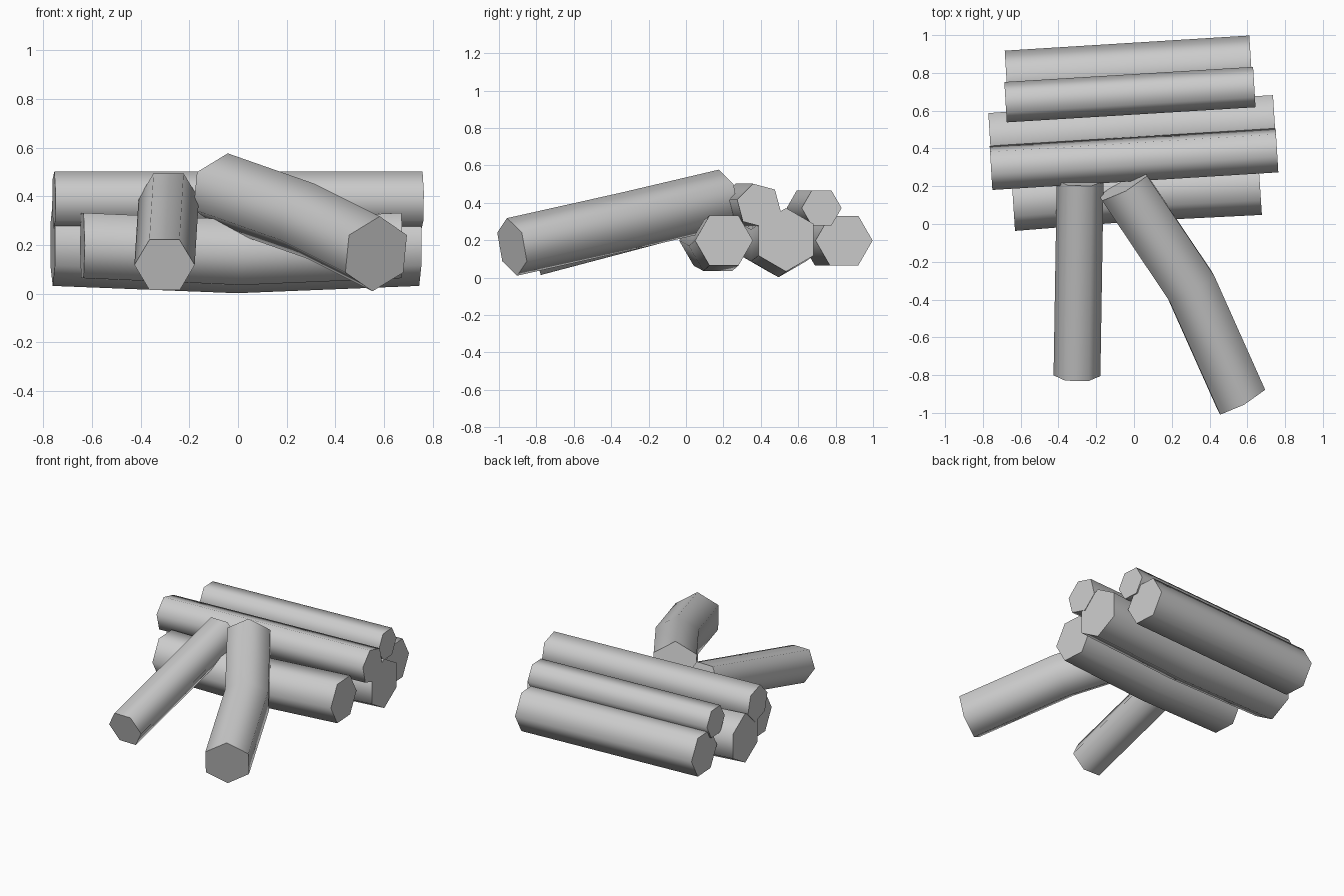
import bpy, bmesh, math
from mathutils import Vector

if "Cube" in bpy.data.objects:
    bpy.data.objects.remove(bpy.data.objects["Cube"])


def log(name, start, end, radius, angle, mid=None):
    """Six-sided log; an optional mid point bends it, angle turns the section."""
    a, b = Vector(start), Vector(end)
    axis = (b - a).normalized()
    side = Vector((axis.y, -axis.x, 0)).normalized()
    if abs(axis.x) > abs(axis.y):
        side = -side                      # side points to +y for stacked logs
    up = axis.cross(side)
    if up.z < 0:
        up = -up
    centre = Vector(mid) if mid else (a + b) / 2

    bm = bmesh.new()
    rings = []
    for c in (a, centre, b):
        ring = []
        for i in range(6):
            t = math.radians(angle + 60 * i)
            ring.append(bm.verts.new(c + radius * (side * math.cos(t) + up * math.sin(t))))
        rings.append(ring)
    for r0, r1 in zip(rings, rings[1:]):
        for i in range(6):
            j = (i + 1) % 6
            bm.faces.new((r0[i], r0[j], r1[j], r1[i]))
    bm.faces.new(rings[0])
    bm.faces.new(rings[-1])
    bmesh.ops.recalc_face_normals(bm, faces=bm.faces)

    mesh = bpy.data.meshes.new(name)
    bm.to_mesh(mesh)
    bm.free()
    obj = bpy.data.objects.new(name, mesh)
    bpy.context.collection.objects.link(obj)

    # smooth bark, sharp cut ends
    bpy.ops.object.select_all(action='DESELECT')
    obj.select_set(True)
    bpy.context.view_layer.objects.active = obj
    bpy.ops.object.shade_smooth_by_angle(angle=math.radians(70))
    return obj


# bottom layer of the stack
log("back_bottom_log", (-0.675, 0.765, 0.198), (0.62, 0.845, 0.198), 0.153, 0)
log("middle_bottom_log", (-0.762, 0.44, 0.202), (0.745, 0.535, 0.202), 0.17, 30,
    mid=(-0.005, 0.495, 0.172))
log("front_bottom_log", (-0.64, 0.118, 0.198), (0.667, 0.203, 0.198), 0.155, 0,
    mid=(0.01, 0.17, 0.17))

# upper layer of the stack
log("back_top_log", (-0.68, 0.645, 0.372), (0.637, 0.725, 0.372), 0.107, 0)
log("front_top_log", (-0.757, 0.297, 0.385), (0.757, 0.39, 0.385), 0.121, 45)

# logs leaning against the stack
log("straight_leaning_log", (-0.302, -0.803, 0.118), (-0.285, 0.23, 0.391), 0.124, 0)
log("bent_leaning_log", (0.568, -0.93, 0.164), (-0.057, 0.202, 0.423), 0.157, 30,
    mid=(0.3, -0.33, 0.298))
